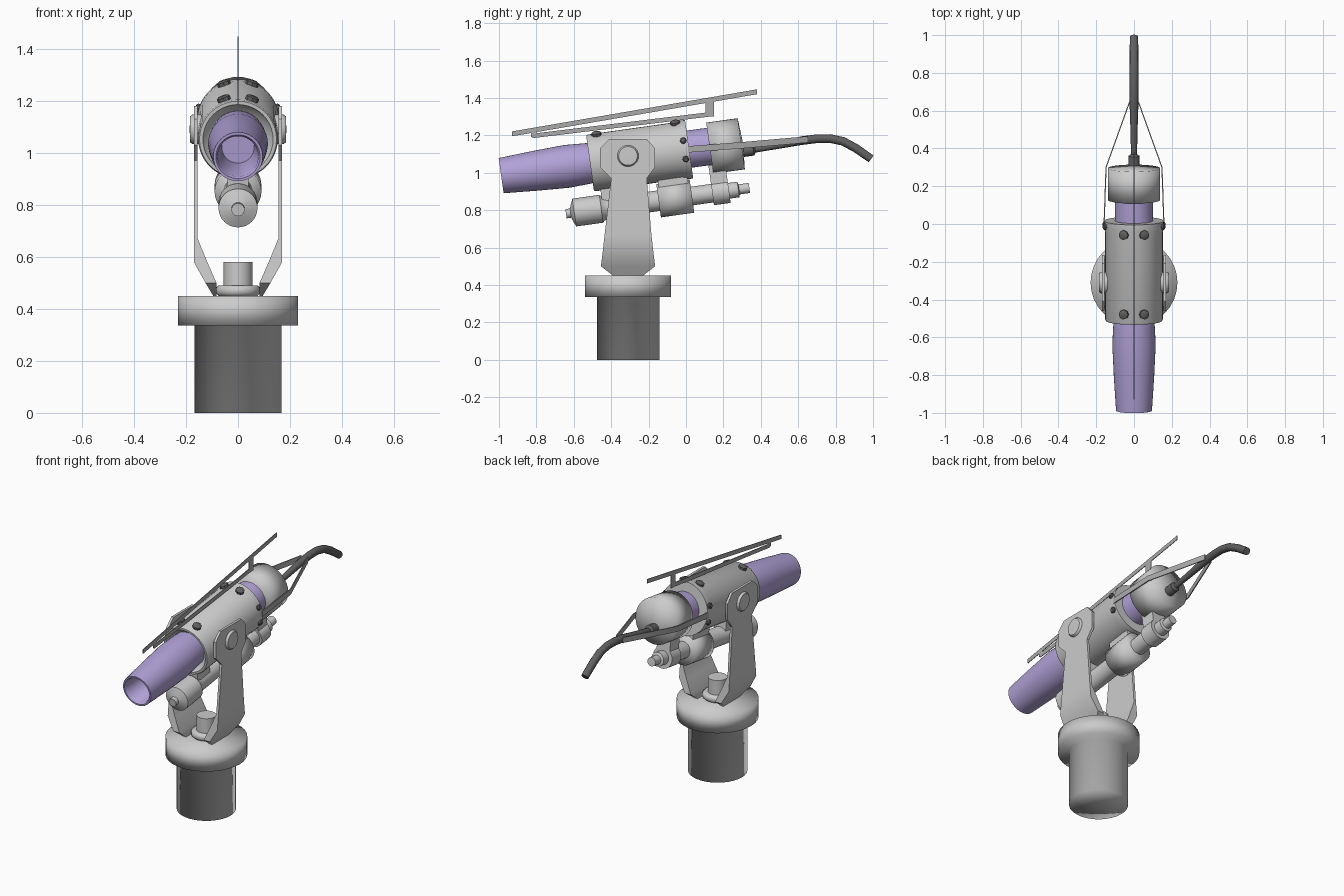
import bpy, bmesh, math
from mathutils import Matrix, Vector

if "Cube" in bpy.data.objects:
    bpy.data.objects.remove(bpy.data.objects["Cube"])


def material(name, r, g, b):
    m = bpy.data.materials.new(name)
    m.use_nodes = True
    m.diffuse_color = (r, g, b, 1)
    m.node_tree.nodes["Principled BSDF"].inputs["Base Color"].default_value = (r, g, b, 1)
    return m


LIGHT = material("light grey", 0.6, 0.6, 0.6)
MID = material("mid grey", 0.4, 0.4, 0.4)
DARK = material("dark grey", 0.12, 0.12, 0.12)
PURPLE = material("lilac", 0.44, 0.36, 0.68)

# Tilted frame of the gun: local y runs along the barrel, origin on the pivot
PIVOT = Vector((0, -0.31, 1.08))
GUN = Matrix.Translation(PIVOT) @ Matrix.Rotation(math.radians(8), 4, 'X')
ALONG = Matrix.Rotation(math.radians(-90), 4, 'X')
UPRIGHT = Matrix.Translation((0, PIVOT.y, 0))


def finish(name, bm, mat, matrix=Matrix(), angle=40):
    bmesh.ops.remove_doubles(bm, verts=bm.verts, dist=1e-5)
    bmesh.ops.recalc_face_normals(bm, faces=bm.faces)
    bm.transform(matrix)
    me = bpy.data.meshes.new(name)
    bm.to_mesh(me)
    bm.free()
    me.materials.append(mat)
    ob = bpy.data.objects.new(name, me)
    bpy.context.scene.collection.objects.link(ob)
    bpy.ops.object.select_all(action='DESELECT')
    ob.select_set(True)
    bpy.context.view_layer.objects.active = ob
    if angle is None:
        bpy.ops.object.shade_smooth()
    else:
        bpy.ops.object.shade_smooth_by_angle(angle=math.radians(angle))
    return ob


def skin(bm, rings, caps=False):
    loops = [[bm.verts.new(p) for p in ring] for ring in rings]
    n = len(loops[0])
    for a, b in zip(loops, loops[1:]):
        for i in range(n):
            j = (i + 1) % n
            bm.faces.new((a[i], a[j], b[j], b[i]))
    if caps:
        bm.faces.new(loops[0])
        bm.faces.new(loops[-1])


def lathe(name, profile, mat, matrix, sides=32, angle=40):
    """Turn a (radius, height) profile around local z."""
    bm = bmesh.new()
    turn = [2 * math.pi * i / sides for i in range(sides)]
    skin(bm, [[(r * math.cos(a), r * math.sin(a), h) for a in turn] for r, h in profile])
    bmesh.ops.dissolve_degenerate(bm, dist=1e-6, edges=bm.edges)
    return finish(name, bm, mat, matrix, angle)


def box(name, low, high, mat, matrix=GUN):
    bm = bmesh.new()
    lo, hi = Vector(low), Vector(high)
    bmesh.ops.create_cube(bm, size=1, matrix=Matrix.Translation((lo + hi) / 2)
                          @ Matrix.Diagonal((*(hi - lo), 1)))
    return finish(name, bm, mat, matrix)


def strip(name, path, half_x, half_z, mat):
    """Flat bar following a path in the model's own space."""
    bm = bmesh.new()
    signs = ((-1, -1), (1, -1), (1, 1), (-1, 1))
    skin(bm, [[(x + sx * half_x, y, z + sz * half_z) for sx, sz in signs]
              for x, y, z in path], caps=True)
    return finish(name, bm, mat)


# Pedestal with flange, softly shaded across its corners
lathe("pedestal", [(0, 0), (.167, 0), (.167, .335), (.23, .335), (.23, .45), (0, .45)],
      LIGHT, UPRIGHT, angle=None)
lathe("base_ring", [(.06, .445), (.075, .45), (.085, .46), (.085, .48), (.075, .49), (.05, .49)],
      LIGHT, UPRIGHT, angle=60)
lathe("base_pin", [(.055, .45), (.055, .58), (0, .58)], LIGHT, UPRIGHT)

# Yoke arms: rows of height, front, back, inner and outer
ARM = [(.45, -.39, -.23, .083, .095), (.50, -.455, -.165, .083, .125),
       (.58, -.445, -.175, .118, .17), (.67, -.435, -.185, .155, .17),
       (.97, -.40, -.21, .155, .17), (1.03, -.46, -.165, .155, .17),
       (1.13, -.46, -.165, .155, .17), (1.18, -.41, -.21, .155, .17)]
for side, s in (("left", 1), ("right", -1)):
    bm = bmesh.new()
    skin(bm, [[(s * i, f, z), (s * o, f, z), (s * o, b, z), (s * i, b, z)]
              for z, f, b, i, o in ARM], caps=True)
    finish(side + "_yoke_arm", bm, LIGHT)
    outward = Matrix.Translation((0, PIVOT.y, 1.09)) @ Matrix.Rotation(s * math.pi / 2, 4, 'Y')
    lathe(side + "_pivot_cap", [(0, .14), (.057, .14), (.057, .175), (.05, .184), (0, .186)],
          LIGHT, outward, 24)

# Barrel with a hollow muzzle
AXIS = GUN @ ALONG
lathe("barrel", [(0, -.42), (.062, -.42), (.078, -.675), (.085, -.685), (.095, -.685),
                 (.107, -.50), (.115, -.33), (.108, -.2), (.1, -.1), (.1, .47)], PURPLE, AXIS, 40)
lathe("sleeve", [(.1, -.17), (.13, -.19), (.135, -.205), (.148, -.205), (.153, -.195),
                 (.153, .27), (.158, .29), (.158, .33), (.1, .33)], LIGHT, AXIS, 40)
lathe("rear_cap", [(0, .44), (.138, .44), (.138, .61), (0, .62)],
      LIGHT, GUN @ Matrix.Translation((0, 0, -.01)) @ ALONG, 40, None)

# Bolts around both ends of the sleeve
for i, (u, deg, r) in enumerate([(u, s * d, r) for u, d, r in
                                 ((-.15, 20, .026), (.275, 20, .026), (.305, 72, .017), (.305, 108, .017))
                                 for s in (1, -1)]):
    spot = GUN @ Matrix.Translation((0, u, 0)) @ Matrix.Rotation(math.radians(deg), 4, 'Y')
    lathe(f"bolt_{i + 1}", [(r, .145), (r, .166), (r * .7, .171), (0, .171)], DARK, spot, 8)

# Lower cylinder and the clamps that hang it under the barrel
LOWER = GUN @ Matrix.Translation((0, 0, -.25)) @ ALONG
lathe("lower_cylinder", [(0, -.37), (.025, -.37), (.025, -.345), (.04, -.34), (.075, -.325),
                         (.075, -.18), (.065, -.17), (.055, -.14), (.055, .14)],
      LIGHT, LOWER)
lathe("lower_band", [(0, .13), (.09, .13), (.09, .31), (0, .31)], LIGHT, LOWER, angle=None)
lathe("lower_tube", [(.05, .3), (.05, .50), (.042, .505), (.042, .56), (.027, .565),
                     (.027, .62), (0, .62)], LIGHT, LOWER)
lathe("rear_clamp", [(.04, .42), (.065, .42), (.065, .51), (.04, .51)], LIGHT, LOWER)
box("rear_hanger", (-.045, .42, -.25), (.045, .51, -.1), LIGHT)
box("middle_hanger", (-.055, .14, -.25), (.055, .30, -.1), LIGHT)
box("front_hanger", (-.04, -.17, -.25), (.04, -.05, -.1), LIGHT)

# Thin sighting rails above the barrel
strip("upper_rail", [(0, -.93, 1.208), (0, .38, 1.433)], .002, .013, MID)
strip("lower_rail", [(0, -.82, 1.197), (0, .15, 1.315)], .002, .012, MID)
box("front_rail_post", (-.002, -.83, 1.19), (.002, -.80, 1.23), MID, Matrix())
box("rear_rail_post", (-.002, .105, 1.30), (.002, .15, 1.39), MID, Matrix())

# Side straps running back to the cable
for side, s in (("left", 1), ("right", -1)):
    strip(side + "_strap", [(s * .158, .01, 1.125), (s * .148, .30, 1.147), (s * .022, .65, 1.178)],
          .003, .017, MID)

# Cable leaving the rear cap
bm = bmesh.new()
PATH = [(.28, 1.11, .03), (.36, 1.122, .03), (.37, 1.124, .016), (.5, 1.148, .019),
        (.62, 1.172, .023), (.70, 1.182, .023), (.77, 1.183, .023), (.84, 1.168, .023),
        (.91, 1.13, .023), (.99, 1.074, .022)]
rings = []
for k, (y, z, r) in enumerate(PATH):
    a, b = PATH[max(k - 1, 0)], PATH[min(k + 1, len(PATH) - 1)]
    slope = math.atan2(b[1] - a[1], b[0] - a[0])
    rings.append([(r * math.cos(t), y - r * math.sin(t) * math.sin(slope),
                   z + r * math.sin(t) * math.cos(slope))
                  for t in (math.pi * i / 6 for i in range(12))])
skin(bm, rings, caps=True)
finish("cable", bm, DARK)
